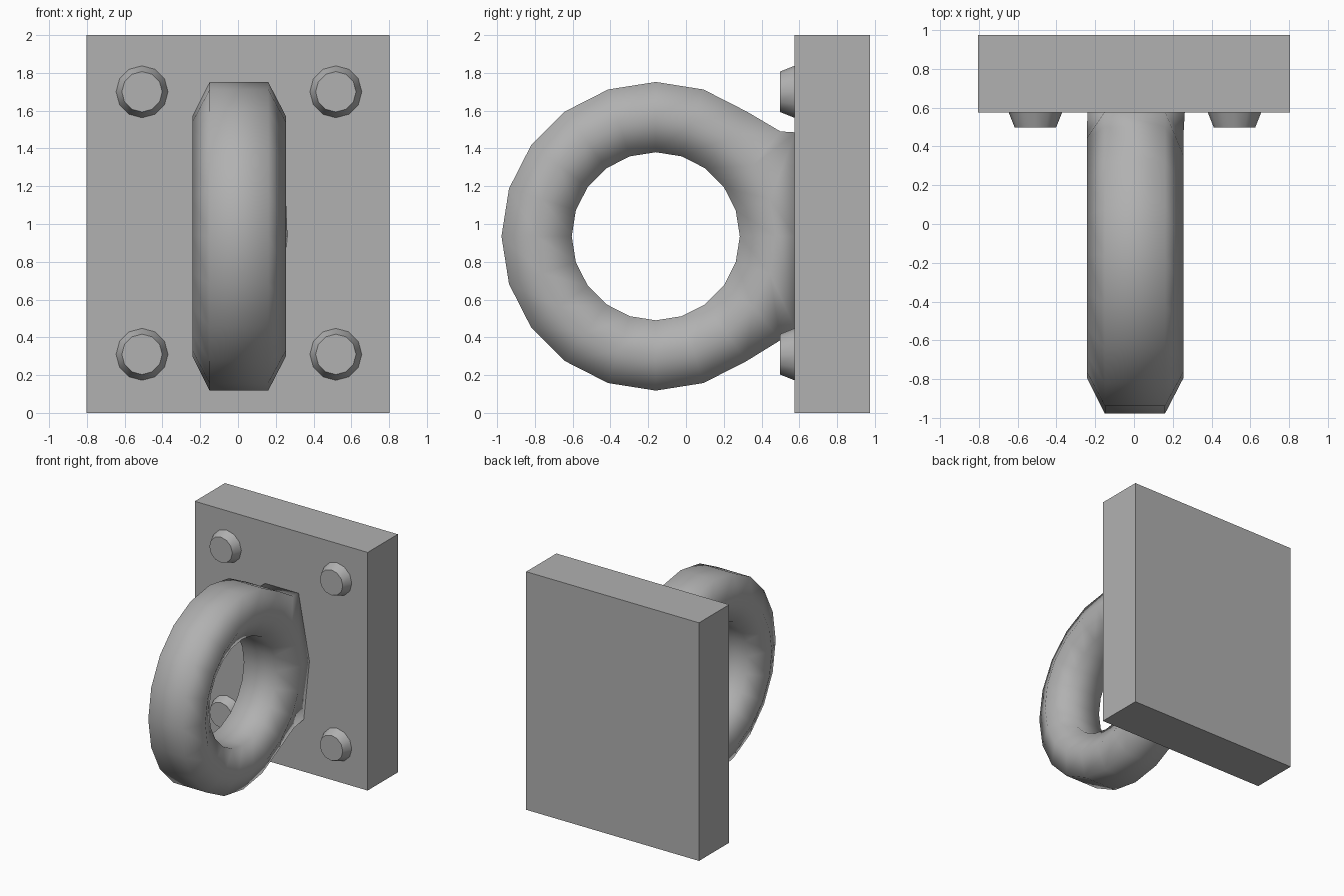
import bpy, bmesh
from math import sin, cos, pi, radians
from mathutils import Matrix

if "Cube" in bpy.data.objects:
    bpy.data.objects.remove(bpy.data.objects["Cube"])

# Mid grey finish shared by all parts
grey = bpy.data.materials.new("grey_metal")
grey.diffuse_color = (0.44, 0.44, 0.44, 1)
grey.use_nodes = True
grey.node_tree.nodes["Principled BSDF"].inputs["Base Color"].default_value = grey.diffuse_color


def make_object(name, bm):
    bmesh.ops.recalc_face_normals(bm, faces=bm.faces)
    mesh = bpy.data.meshes.new(name)
    bm.to_mesh(mesh)
    bm.free()
    mesh.materials.append(grey)
    obj = bpy.data.objects.new(name, mesh)
    bpy.context.collection.objects.link(obj)
    return obj


# Wall plate
bm = bmesh.new()
bmesh.ops.create_cube(bm, size=1, matrix=Matrix.Translation((0, 0.774, 1)) @ Matrix.Diagonal((1.606, 0.4, 2, 1)))
make_object("wall_plate", bm)

# Ring: hexagonal section swept in 20 steps, flared where it joins the plate
CY, CZ, STEPS = -0.16, 0.935, 20
SECTION = [(-0.15, 0.817), (0.16, 0.817), (0.254, 0.635),
           (0.155, 0.445), (-0.145, 0.445), (-0.242, 0.635)]
# step: left x, right x, y, z of the outer edge beside the plate
FLARE = {2: (-0.15, 0.16, 0.50, 1.49), 1: (-0.15, 0.16, 0.58, 1.485),
         0: (-0.24, 0.262, 0.58, CZ),
         -1: (-0.20, 0.21, 0.58, 0.44), -2: (-0.16, 0.17, 0.50, 0.385)}
bm = bmesh.new()
rows = []
for i in range(STEPS):
    step = i if i <= STEPS // 2 else i - STEPS
    a = 2 * pi * step / STEPS
    row = []
    for k, (x, r) in enumerate(SECTION):
        co = (x, CY + r * cos(a), CZ + r * sin(a))
        if k < 2 and step in FLARE:
            co = (FLARE[step][k], *FLARE[step][2:])
        row.append(bm.verts.new(co))
    rows.append(row)
for i in range(STEPS):
    p, q = rows[i], rows[(i + 1) % STEPS]
    for k in range(6):
        n = (k + 1) % 6
        bm.faces.new((p[k], p[n], q[n], q[k])).smooth = True
make_object("ring", bm)

# Tapered bolt heads at the four corners
for side, x in (("left", -0.508), ("right", 0.518)):
    for level, z in (("lower", 0.31), ("upper", 1.70)):
        bm = bmesh.new()
        bmesh.ops.create_cone(bm, cap_ends=True, segments=12, radius1=0.141, radius2=0.107, depth=0.085,
                              matrix=Matrix.Translation((x, 0.5405, z)) @ Matrix.Rotation(radians(90), 4, 'X'))
        for f in bm.faces:
            f.smooth = len(f.verts) == 4
        for e in bm.edges:
            e.smooth = all(f.smooth for f in e.link_faces)
        make_object(f"bolt_{level}_{side}", bm)
